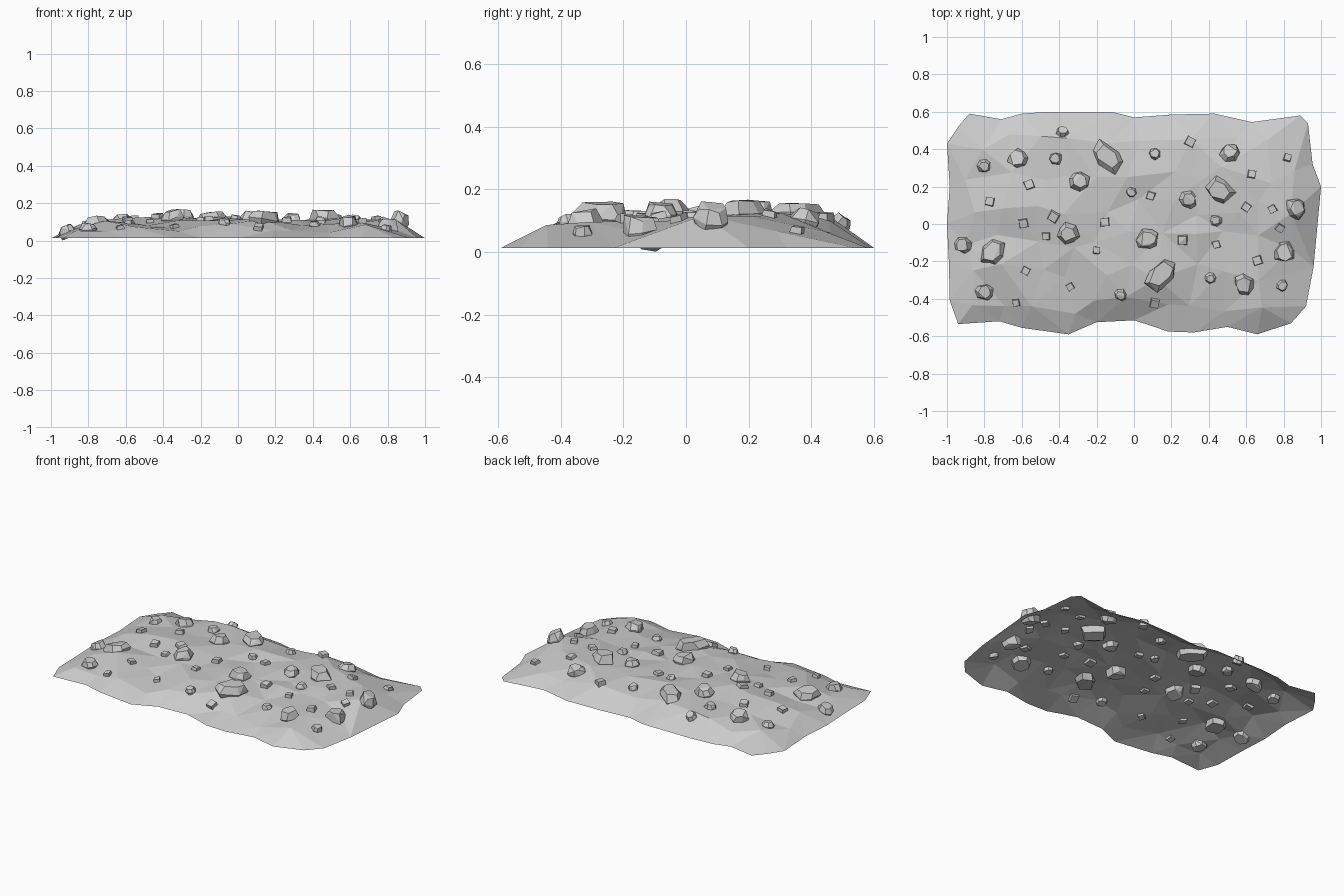
import bpy, bmesh, math, random
from mathutils import Vector, Matrix
from mathutils.bvhtree import BVHTree
from mathutils.geometry import delaunay_2d_cdt, intersect_point_line

if "Cube" in bpy.data.objects:
    bpy.data.objects.remove(bpy.data.objects["Cube"])

random.seed(11)
EDGE_Z = 0.013


def add_object(name, bm):
    mesh = bpy.data.meshes.new(name)
    bm.to_mesh(mesh)
    bm.free()
    obj = bpy.data.objects.new(name, mesh)
    bpy.context.collection.objects.link(obj)
    return obj


# Ground outline, read clockwise from above
outline = [(-1, .43), (-.94, .52), (-.88, .59), (-.71, .56), (-.6, .59), (-.46, .6), (-.12, .6),
           (0, .57), (.2, .585), (.43, .59), (.63, .545), (.89, .58), (.93, .54), (.955, .32),
           (1, .2), (.96, -.23), (.92, -.44), (.84, -.53), (.66, -.59), (.5, -.55), (.32, -.58),
           (.18, -.575), (.11, -.55), (0, -.515), (-.2, -.525), (-.35, -.59), (-.6, -.555),
           (-.72, -.52), (-.94, -.535), (-.985, -.41), (-.99, -.2), (-1, 0), (-.985, .2)]
outline = [Vector(p) for p in reversed(outline)]

# Coarse heights, rows from y = -0.44 to 0.44, columns from x = -0.84 to 0.84
heights = [[.060, .080, .085, .085, .085, .065, .075, .095, .060],
           [.080, .095, .085, .100, .100, .120, .065, .120, .055],
           [.085, .100, .110, .125, .110, .110, .115, .100, .115],
           [.085, .110, .130, .120, .120, .110, .135, .110, .105],
           [.080, .095, .110, .095, .095, .095, .100, .090, .080]]


def coarse_height(x, y):
    u = min(max((x + .84) / .21, 0), 7.999)
    v = min(max((y + .44) / .22, 0), 3.999)
    i, j = int(u), int(v)
    u, v = u - i, v - j
    low = heights[j][i] * (1 - u) + heights[j][i + 1] * u
    high = heights[j + 1][i] * (1 - u) + heights[j + 1][i + 1] * u
    return low * (1 - v) + high * v


def edge_distance(p):
    best = 9
    for a, b in zip(outline, outline[1:] + outline[:1]):
        q, t = intersect_point_line(p, a, b)
        q = a.lerp(b, min(max(t, 0), 1))
        best = min(best, (Vector(p[:2]) - q).length)
    return best


# Faceted ground sheet, open underneath
points, zs = list(outline), [EDGE_Z] * len(outline)
for j in range(6):
    for i in range(11):
        p = Vector((-.86 + i * .172 + random.uniform(-.05, .05),
                    -.44 + j * .176 + random.uniform(-.05, .05)))
        d = edge_distance(p)
        if d > .06:
            z = coarse_height(*p) + random.uniform(-.017, .017)
            points.append(p)
            zs.append(EDGE_Z + (z - EDGE_Z) * min(1, d / .15))
verts, _, faces, orig, _, _ = delaunay_2d_cdt(points, [], [list(range(len(outline)))], 1, 1e-5)
bm = bmesh.new()
bvs = [bm.verts.new((v.x, v.y, zs[o[0]] if o else EDGE_Z)) for v, o in zip(verts, orig)]
for f in faces:
    bm.faces.new([bvs[k] for k in f])
for f in bm.faces:
    f.normal_update()
    if f.normal.z < 0:
        f.normal_flip()
ground_tree = BVHTree.FromBMesh(bm)
add_object("ground", bm)


def rock(name, x, y, length, width, height, angle, sides):
    """Angular boulder: convex hull of three rough rings, tilted to the slope."""
    hit, normal, _, _ = ground_tree.ray_cast(Vector((x, y, 1)), Vector((0, 0, -1)))
    tilt = Vector((0, 0, 1)).rotation_difference(normal.lerp(Vector((0, 0, 1)), .2)).to_matrix().to_4x4()
    place = Matrix.Translation(hit) @ tilt @ Matrix.Rotation(math.radians(angle), 4, 'Z')
    small = sides == 4
    rough = .05 if small else .13
    rings = [(-.42, .95), (.1, 1), (.5, .85)] if small else [(-.42, .85), (.08, 1), (.5, .72)]
    bm = bmesh.new()
    for n, (level, radius) in enumerate(rings):
        for k in range(sides):
            a = 2 * math.pi * (k + .5 + random.uniform(-.22, .22) * (not small)) / sides
            r = radius * random.uniform(1 - rough, 1 + rough) / 2
            c, s = math.cos(a), math.sin(a)
            if length > width * 1.15:  # long boulders have blunt ends
                c, s = math.copysign(abs(c) ** .7, c), math.copysign(abs(s) ** .7, s)
            co = place @ Vector((c * r * length, s * r * width,
                                 (level + random.uniform(-.09, .09)) * height))
            co.z = max(co.z, 0)
            bm.verts.new(co)
    bmesh.ops.convex_hull(bm, input=bm.verts)
    loose = [v for v in bm.verts if not v.link_faces]
    bmesh.ops.delete(bm, geom=loose, context='VERTS')
    bmesh.ops.dissolve_limit(bm, angle_limit=math.radians(18), verts=bm.verts, edges=bm.edges)
    bmesh.ops.recalc_face_normals(bm, faces=bm.faces)
    add_object(name, bm)


# Boulders: x, y, length, width, height, angle
for n, b in enumerate([(-.14, .36, .19, .12, .08, -48), (.14, -.27, .19, .125, .085, 55),
                       (-.75, -.15, .15, .12, .08, 62), (.46, .18, .15, .13, .095, -40)]):
    rock(f"boulder_{n + 1}", *b, 6)

# Stones: x, y, diameter
stones = [(-.62, .35, .105), (-.29, .23, .105), (.51, .38, .095), (.29, .13, .09), (.86, .08, .11),
          (.8, -.15, .115), (.07, -.08, .115), (.59, -.32, .11), (-.35, -.05, .11), (-.91, -.11, .09),
          (-.8, -.36, .09), (-.8, .31, .07), (-.38, .49, .065), (-.42, .35, .07), (.11, .375, .065),
          (-.015, .17, .055), (.44, .02, .06), (-.07, -.38, .065), (.79, -.33, .065), (.41, -.29, .055)]
for n, (x, y, d) in enumerate(stones):
    rock(f"stone_{n + 1}", x, y, d * 1.05, d * 1.05, d * .78, random.uniform(0, 360), 7)

# Blocky pebbles: x, y
pebbles = [(-.56, .21), (-.77, .12), (-.59, .005), (-.43, .04), (-.47, -.065), (-.58, -.25),
           (-.63, -.42), (-.34, -.335), (-.2, -.14), (-.155, .01), (.09, .15), (.3, .44),
           (.63, .265), (.6, .09), (.74, .08), (.82, .355), (.78, -.02), (.44, -.11),
           (.26, -.085), (.66, -.195), (.11, -.42)]
for n, (x, y) in enumerate(pebbles):
    s = random.uniform(.055, .075)
    rock(f"pebble_{n + 1}", x, y, s, s, s * .62, random.uniform(-35, 35), 4)
